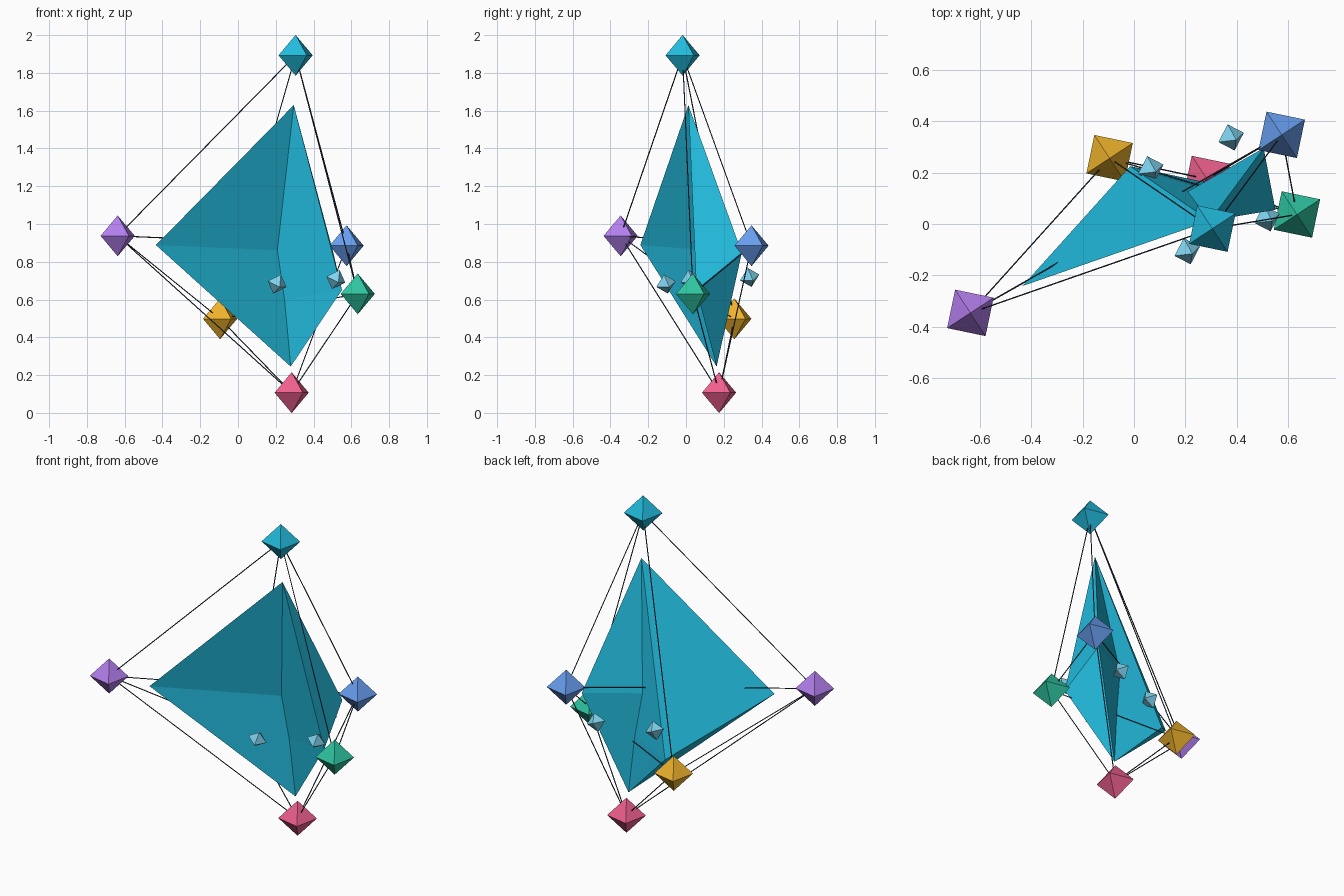
import bpy, bmesh
from mathutils import Vector, Matrix, Euler

if "Cube" in bpy.data.objects:
    bpy.data.objects.remove(bpy.data.objects["Cube"])


def material(name, hex_code):
    rgb = [int(hex_code[i:i + 2], 16) / 255 for i in (0, 2, 4)]
    m = bpy.data.materials.new(name)
    m.diffuse_color = [((c + 0.055) / 1.055) ** 2.4 for c in rgb] + [1]
    m.use_nodes = True
    m.node_tree.nodes["Principled BSDF"].inputs["Base Color"].default_value = m.diffuse_color
    return m


def add_object(name, bm, mat):
    bmesh.ops.recalc_face_normals(bm, faces=bm.faces)
    mesh = bpy.data.meshes.new(name)
    bm.to_mesh(mesh)
    bm.free()
    mesh.materials.append(mat)
    ob = bpy.data.objects.new(name, mesh)
    bpy.context.collection.objects.link(ob)
    return ob


def octahedron(name, corners, mat):
    """corners = top, bottom, then the four ring points in order"""
    bm = bmesh.new()
    top, bottom, *ring = [bm.verts.new(c) for c in corners]
    for i in range(4):
        a, b = ring[i], ring[(i + 1) % 4]
        bm.faces.new((top, a, b))
        bm.faces.new((bottom, b, a))
    return add_object(name, bm, mat)


def gem(name, centre, radius, rotation, mat):
    rot = Euler(rotation).to_matrix()
    dirs = [(0, 0, 1), (0, 0, -1), (1, 0, 0), (0, 1, 0), (-1, 0, 0), (0, -1, 0)]
    return octahedron(name, [Vector(centre) + rot @ Vector(d) * radius for d in dirs], mat)


def rod(name, a, b, radius, mat):
    d = b - a
    bm = bmesh.new()
    place = Matrix.Translation((a + b) / 2) @ d.to_track_quat('Z', 'Y').to_matrix().to_4x4()
    bmesh.ops.create_cone(bm, cap_ends=True, segments=6, radius1=radius,
                          radius2=radius, depth=d.length, matrix=place)
    return add_object(name, bm, mat)


# corner gems: top, bottom, then the ring, which crosses over itself
nodes = [
    ("top", (0.305, -0.018, 1.893), "22BBDD"),
    ("bottom", (0.284, 0.175, 0.107), "F0608F"),
    ("left", (-0.637, -0.346, 0.937), "B47FEE"),
    ("back", (-0.095, 0.256, 0.498), "EEB22C"),
    ("right", (0.634, 0.037, 0.630), "2EC4A0"),
    ("far_right", (0.575, 0.347, 0.885), "689EEE"),
]
points = [Vector(p) for _, p, _ in nodes]
for name, p, colour in nodes:
    gem(name + "_gem", p, 0.108, (0, 0, 0.58), material(name + "_colour", colour))

# central crystal: the same six corners drawn in toward the middle
middle = Vector((0.262, 0.118, 0.722))
octahedron("crystal", [middle + (p - middle) * 0.775 for p in points],
           material("crystal_colour", "22BBDD"))

# thin rods along all twelve edges
dark = material("rod_colour", "334155")
for i in range(4):
    a, b = points[2 + i], points[2 + (i + 1) % 4]
    rod("ring_rod", a, b, 0.003, dark)
    rod("upper_rod", points[0], a, 0.003, dark)
    rod("lower_rod", points[1], a, 0.003, dark)

# four small gems orbiting the crystal
pale = material("small_gem_colour", "7FD4EE")
for p in [(0.378, 0.337, 0.717), (0.065, 0.213, 0.703),
          (0.207, -0.106, 0.682), (0.518, 0.022, 0.706)]:
    gem("small_gem", p, 0.055, (0.3, 0.3, 0.35), pale)
